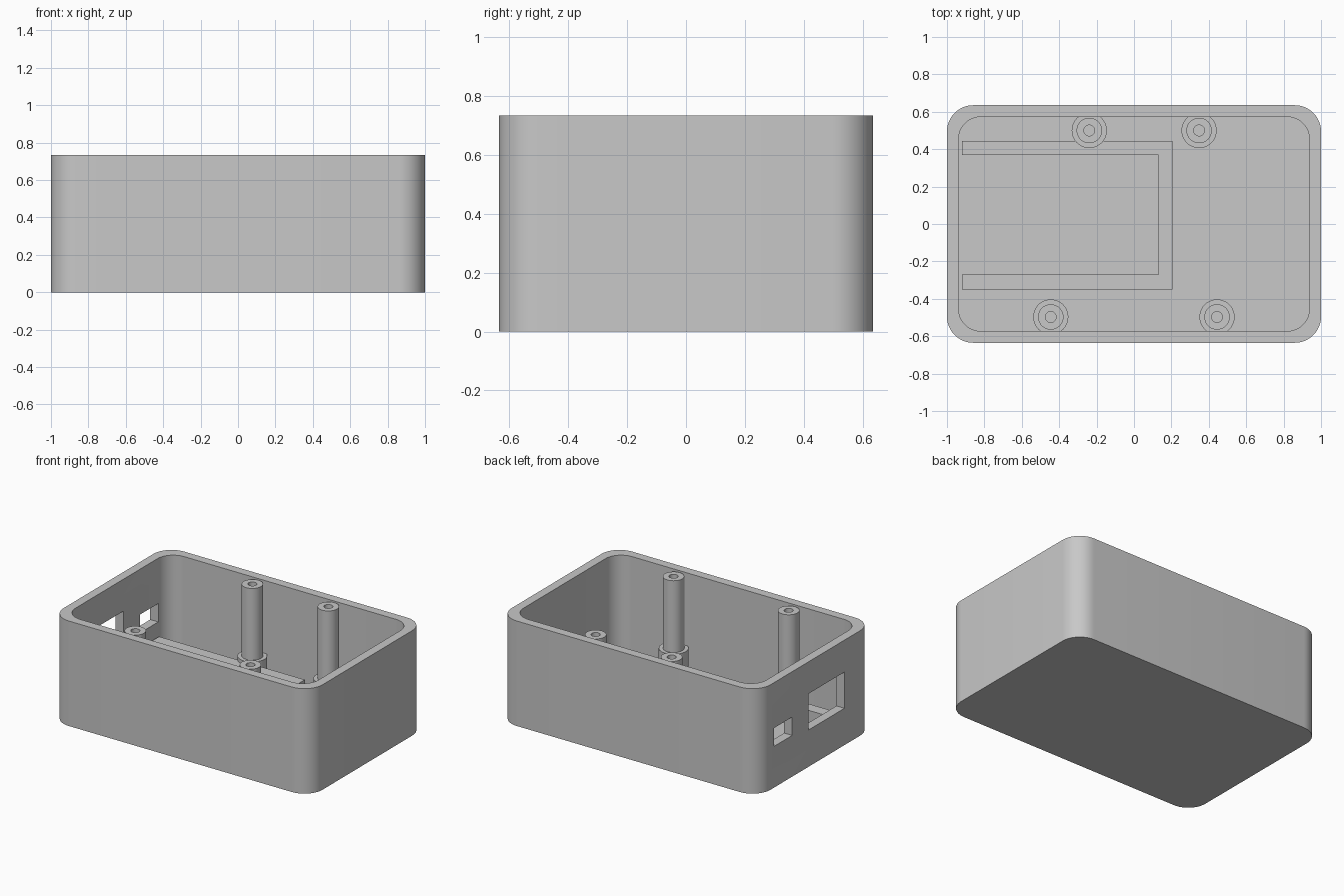
import bpy, bmesh, math

cube = bpy.data.objects.get("Cube")
if cube:
    bpy.data.objects.remove(cube, do_unlink=True)

HEIGHT, FLOOR, WALL = 0.733, 0.06, 0.062

grey = bpy.data.materials.new("plain_grey")
grey.use_nodes = True
COLOUR = (0.58, 0.58, 0.58, 1)
grey.diffuse_color = COLOUR
grey.node_tree.nodes["Principled BSDF"].inputs["Base Color"].default_value = COLOUR


def finish(name, bm):
    """Turn a bmesh into a named, shaded object."""
    bmesh.ops.recalc_face_normals(bm, faces=bm.faces[:])
    mesh = bpy.data.meshes.new(name)
    bm.to_mesh(mesh)
    bm.free()
    obj = bpy.data.objects.new(name, mesh)
    bpy.context.collection.objects.link(obj)
    mesh.materials.append(grey)
    return obj


def smooth(obj):
    bpy.ops.object.select_all(action="DESELECT")
    obj.select_set(True)
    bpy.context.view_layer.objects.active = obj
    bpy.ops.object.shade_smooth_by_angle(angle=math.radians(30))


def prism(name, outline, z0, z1):
    bm = bmesh.new()
    base = bm.faces.new([bm.verts.new((x, y, z0)) for x, y in outline])
    top = bmesh.ops.extrude_face_region(bm, geom=[base])["geom"]
    verts = [v for v in top if isinstance(v, bmesh.types.BMVert)]
    bmesh.ops.translate(bm, verts=verts, vec=(0, 0, z1 - z0))
    return finish(name, bm)


def rounded_rect(hx, hy, r, steps=12):
    pts = []
    for quarter, (sx, sy) in enumerate([(1, 1), (-1, 1), (-1, -1), (1, -1)]):
        for i in range(steps + 1):
            a = math.pi / 2 * (quarter + i / steps)
            pts.append((sx * (hx - r) + r * math.cos(a), sy * (hy - r) + r * math.sin(a)))
    return pts


def rect(x0, x1, y0, y1):
    return [(x0, y0), (x1, y0), (x1, y1), (x0, y1)]


def cut(obj, cutter):
    cutter.hide_render = True
    mod = obj.modifiers.new("cut", "BOOLEAN")
    mod.operation, mod.solver, mod.object = "DIFFERENCE", "EXACT", cutter
    bpy.context.view_layer.objects.active = obj
    bpy.ops.object.modifier_apply(modifier=mod.name)
    bpy.data.objects.remove(cutter, do_unlink=True)


def lathe(name, profile, x, y, steps=40):
    """Revolve an (r, z) profile about a vertical axis."""
    bm = bmesh.new()
    verts = [bm.verts.new((r, 0, z)) for r, z in profile]
    edges = [bm.edges.new(pair) for pair in zip(verts, verts[1:])]
    bmesh.ops.spin(bm, geom=verts + edges, cent=(0, 0, 0), axis=(0, 0, 1),
                   angle=math.tau, steps=steps, use_duplicate=False)
    bmesh.ops.remove_doubles(bm, verts=bm.verts[:], dist=0.0005)
    obj = finish(name, bm)
    obj.location = (x, y, 0)
    return obj


# Open case with hollow interior and two ports in the right end wall
case = prism("case_shell", rounded_rect(1, 0.635, 0.14), 0, HEIGHT)
cut(case, prism("cavity", rounded_rect(1 - WALL, 0.635 - WALL, 0.12), FLOOR, 1))
cut(case, prism("large_port", rect(-1.1, -0.85, -0.32, 0.076), 0.257, 0.51))
cut(case, prism("small_port", rect(-1.1, -0.85, 0.257, 0.46), 0.288, 0.416))
smooth(case)

# U-shaped board holder on the floor, open towards the ports
prism("board_holder", [(-0.92, -0.35), (0.206, -0.35), (0.206, 0.443), (-0.92, 0.443),
                       (-0.92, 0.368), (0.131, 0.368), (0.131, -0.27), (-0.92, -0.27)],
      FLOOR - 0.01, 0.197)

# Stepped screw posts with blind holes
BASE_R, POST_R, HOLE_R = 0.094, 0.068, 0.029
STEP_Z, POST_Z = 0.224, 0.725
post = [(0, FLOOR - 0.01), (BASE_R, FLOOR - 0.01), (BASE_R, STEP_Z), (POST_R, STEP_Z),
        (POST_R, POST_Z), (HOLE_R, POST_Z), (HOLE_R, STEP_Z), (0, STEP_Z)]
for name, x, y in [("back_right", -0.239, 0.5), ("back_left", 0.348, 0.5),
                   ("front_right", -0.445, -0.497), ("front_left", 0.444, -0.497)]:
    smooth(lathe(name + "_screw_post", post, x, y))
